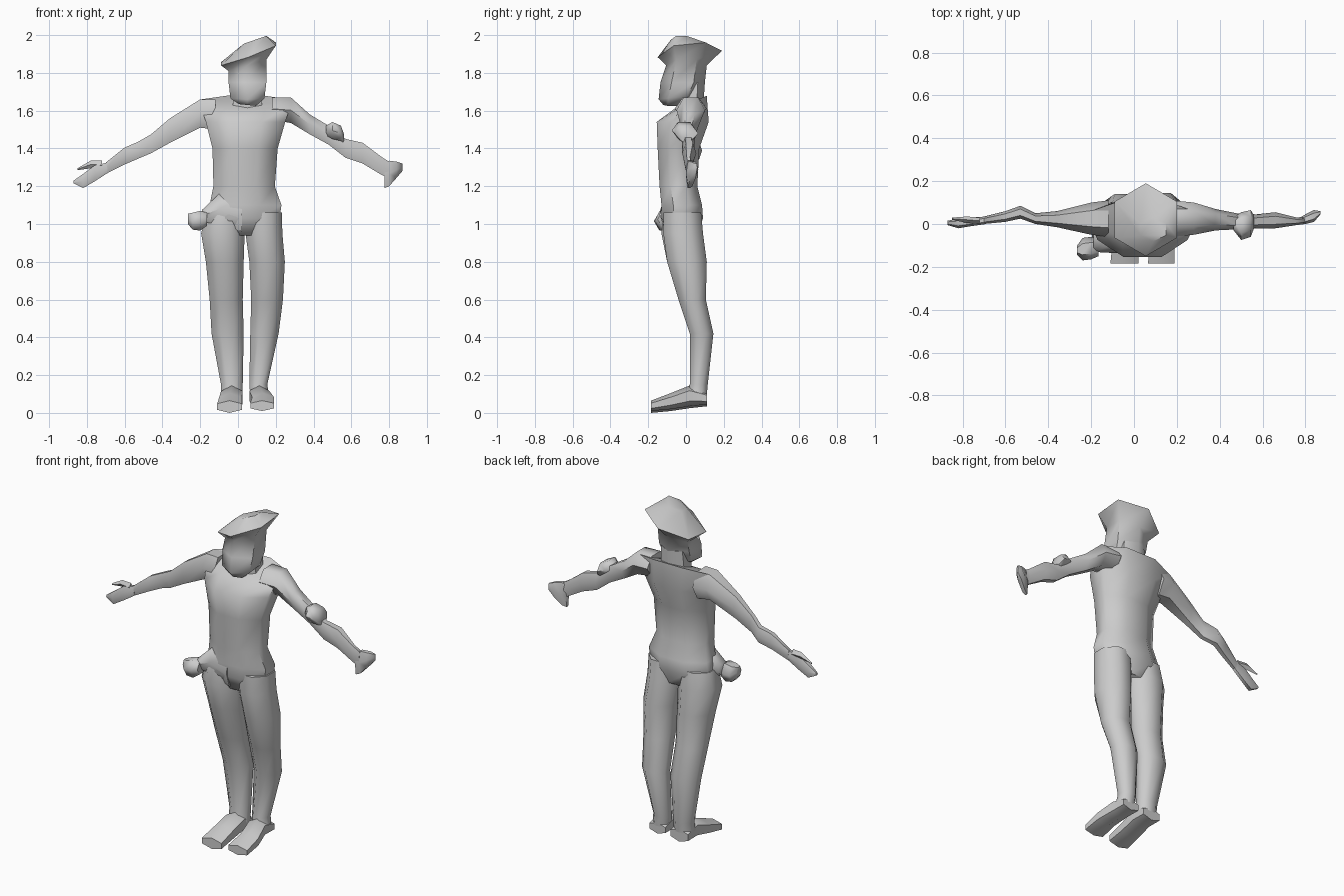
import bpy, math
from mathutils import Vector

skin = bpy.data.materials.new("plain grey")
skin.diffuse_color = (0.6, 0.6, 0.6, 1)


def loft(name, axis, stations, sides=8, phase=0.5, angle=60):
    """Skin cross-sections along an axis. A station is (position, a0, a1, b0, b1[, shear_a, shear_b]):
    the section spans a0..a1 and b0..b1 on the other two axes (in x, y, z order)."""
    ang = [2 * math.pi * (i + phase) / sides for i in range(sides)]
    ca, sa = [math.cos(t) for t in ang], [math.sin(t) for t in ang]
    ma, mb = max(map(abs, ca)), max(map(abs, sa))
    verts = []
    for st in stations:
        p, a0, a1, b0, b1 = st[:5]
        ka, kb = st[5:] if len(st) > 5 else (0, 0)
        for c, s in zip(ca, sa):
            da, db = c / ma * (a1 - a0) / 2, s / mb * (b1 - b0) / 2
            co = [(a0 + a1) / 2 + da, (b0 + b1) / 2 + db]
            co.insert("xyz".index(axis), p + ka * da + kb * db)
            verts.append(Vector(co))
    n, m = sides, len(stations)
    faces = [(r * n + i, r * n + (i + 1) % n, (r + 1) * n + (i + 1) % n, (r + 1) * n + i)
             for r in range(m - 1) for i in range(n)]
    faces += [tuple(reversed(range(n))), tuple(range((m - 1) * n, m * n))]
    me = bpy.data.meshes.new(name)
    me.from_pydata(verts, [], faces)
    me.materials.append(skin)
    ob = bpy.data.objects.new(name, me)
    bpy.context.collection.objects.link(ob)
    bpy.ops.object.select_all(action='DESELECT')
    bpy.context.view_layer.objects.active = ob
    ob.select_set(True)
    bpy.ops.object.mode_set(mode='EDIT')
    bpy.ops.mesh.select_all(action='SELECT')
    bpy.ops.mesh.normals_make_consistent(inside=False)
    bpy.ops.object.mode_set(mode='OBJECT')
    bpy.ops.object.shade_smooth_by_angle(angle=math.radians(angle))
    return ob


# Torso, hips to sloping shoulder top
loft("torso", "z", [
    (0.94, -0.07, 0.14, -0.09, 0.06),
    (1.03, -0.17, 0.22, -0.13, 0.09),
    (1.10, -0.15, 0.23, -0.13, 0.085),
    (1.20, -0.13, 0.195, -0.14, 0.06),
    (1.40, -0.135, 0.21, -0.15, 0.07),
    (1.54, -0.17, 0.25, -0.155, 0.12),
    (1.645, -0.20, 0.28, -0.06, 0.11, 0, 0.4)])

# Legs
loft("left_leg", "z", [
    (0.09, -0.09, 0.025, 0.01, 0.11),
    (0.15, -0.09, 0.025, 0.02, 0.115),
    (0.42, -0.14, 0.03, 0.02, 0.14),
    (0.60, -0.15, 0.025, -0.04, 0.105),
    (0.80, -0.17, 0.03, -0.10, 0.10),
    (0.95, -0.195, 0.035, -0.13, 0.09),
    (1.05, -0.17, 0.03, -0.12, 0.08)])
loft("right_leg", "z", [
    (0.09, 0.065, 0.165, 0.01, 0.11),
    (0.15, 0.06, 0.155, 0.02, 0.115),
    (0.42, 0.065, 0.215, 0.02, 0.145),
    (0.60, 0.07, 0.238, -0.04, 0.105),
    (0.80, 0.06, 0.248, -0.10, 0.11),
    (0.95, 0.04, 0.235, -0.12, 0.09),
    (1.06, 0.04, 0.232, -0.12, 0.08)])

# Feet, heel to toe
for name, x0, x1, t0, t1, z in (("left_foot", -0.09, 0.025, -0.11, 0.02, 0.0),
                                ("right_foot", 0.06, 0.165, 0.065, 0.19, 0.01)):
    loft(name, "y", [
        (0.11, x0, x1, z + 0.035, 0.11),
        (0.02, x0, x1, z + 0.025, 0.145),
        (-0.08, t0 + 0.01, t1, z + 0.01, 0.105),
        (-0.185, t0, t1, z, 0.065)], sides=6, phase=0.5)

# Arms, shoulder to wrist
loft("left_arm", "x", [
    (-0.12, -0.06, 0.11, 1.50, 1.66),
    (-0.20, -0.05, 0.10, 1.51, 1.66),
    (-0.36, -0.015, 0.06, 1.43, 1.56),
    (-0.46, 0.0, 0.05, 1.375, 1.475),
    (-0.53, 0.025, 0.085, 1.345, 1.435),
    (-0.60, 0.01, 0.06, 1.315, 1.405),
    (-0.70, 0.0, 0.035, 1.265, 1.325)], sides=6, phase=0)
loft("right_arm", "x", [
    (0.18, -0.06, 0.11, 1.55, 1.67),
    (0.28, -0.05, 0.10, 1.535, 1.67),
    (0.38, -0.03, 0.07, 1.475, 1.58),
    (0.48, -0.025, 0.05, 1.42, 1.52),
    (0.57, -0.02, 0.045, 1.35, 1.45),
    (0.66, -0.02, 0.055, 1.32, 1.43),
    (0.76, -0.005, 0.03, 1.26, 1.355),
    (0.80, 0.0, 0.035, 1.24, 1.33)], sides=6, phase=0)

# Band knotted above the right elbow
loft("elbow_band", "x", [
    (0.465, -0.03, 0.03, 1.47, 1.52),
    (0.50, -0.075, 0.055, 1.45, 1.54),
    (0.545, -0.06, 0.065, 1.44, 1.52),
    (0.56, -0.02, 0.04, 1.43, 1.48)], sides=6, phase=0)

# Hands
loft("left_hand", "x", [
    (-0.69, 0.0, 0.035, 1.27, 1.325),
    (-0.76, -0.01, 0.03, 1.225, 1.31),
    (-0.82, -0.02, 0.025, 1.19, 1.265),
    (-0.87, -0.005, 0.015, 1.215, 1.23)], sides=6, phase=0)
loft("left_finger", "x", [
    (-0.72, 0.0, 0.03, 1.29, 1.335),
    (-0.78, 0.005, 0.035, 1.295, 1.335),
    (-0.85, 0.02, 0.03, 1.285, 1.295)], sides=4, phase=0)
loft("right_hand", "x", [
    (0.775, 0.0, 0.03, 1.19, 1.32),
    (0.80, 0.0, 0.045, 1.20, 1.335),
    (0.84, 0.01, 0.065, 1.245, 1.33),
    (0.87, 0.045, 0.06, 1.28, 1.32)], sides=6, phase=0)

# Flared cloth at the hip, ending in a knot
loft("hip_flare", "x", [
    (0.02, -0.14, -0.02, 0.96, 1.14),
    (-0.10, -0.135, 0.01, 1.00, 1.16),
    (-0.19, -0.13, -0.03, 1.01, 1.075)], sides=6, phase=0)
loft("hip_knot", "x", [
    (-0.165, -0.15, -0.07, 0.99, 1.06),
    (-0.20, -0.165, -0.06, 0.965, 1.07),
    (-0.24, -0.17, -0.065, 0.97, 1.06),
    (-0.265, -0.145, -0.10, 1.00, 1.055)], sides=6, phase=0)

# Neck, face and the tilted flaring crown of the head
loft("neck", "z", [
    (1.60, -0.03, 0.13, -0.05, 0.09),
    (1.75, -0.02, 0.12, -0.05, 0.10)], sides=6)
loft("head", "z", [
    (1.63, 0.005, 0.095, -0.12, -0.03, -0.1, 0),
    (1.67, -0.04, 0.14, -0.145, 0.06, 0.0, 0.1),
    (1.75, -0.05, 0.15, -0.135, 0.10),
    (1.84, -0.05, 0.15, -0.105, 0.11, 0.3, 0),
    (1.90, -0.09, 0.20, -0.15, 0.19, 0.36, 0.1),
    (1.975, 0.03, 0.15, -0.08, 0.03, 0.35, 0)], sides=6, phase=0.5)
